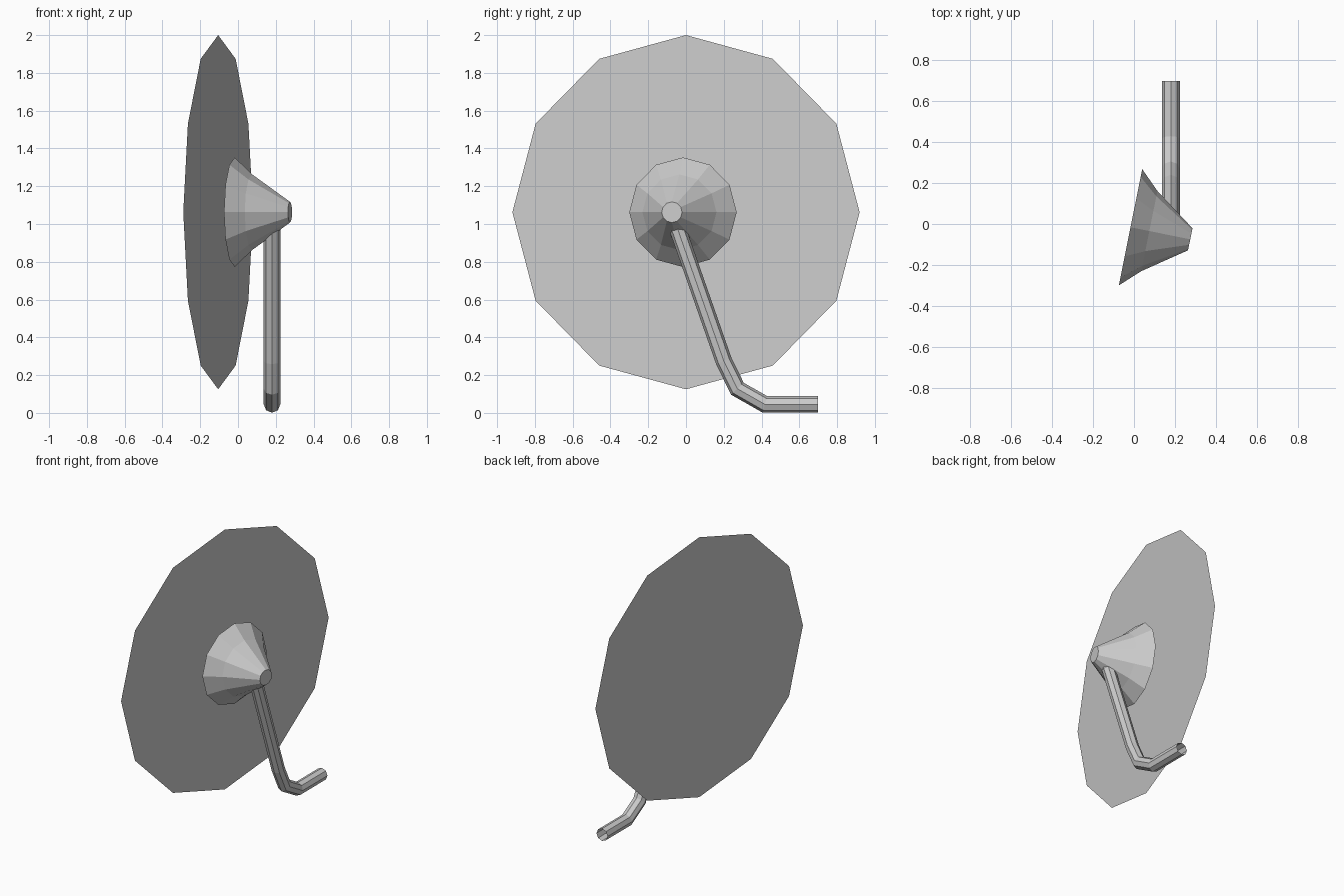
import bpy, bmesh
from math import sin, cos, pi, atan2
from mathutils import Vector

if "Cube" in bpy.data.objects:
    bpy.data.objects.remove(bpy.data.objects["Cube"])

TILT = atan2(0.185, 0.92)                       # dish turned slightly about z
AXIS = Vector((cos(TILT), -sin(TILT), 0))       # direction the housing points
SIDE = Vector((sin(TILT), cos(TILT), 0))
UP = Vector((0, 0, 1))


def ring(center, u, v, n):
    return [Vector(center) + u * cos(2 * pi * i / n) + v * sin(2 * pi * i / n)
            for i in range(n)]


def loft(name, rings, cap_end=False):
    """Join successive rings with flat quads; optionally close the last ring."""
    bm = bmesh.new()
    loops = [[bm.verts.new(p) for p in r] for r in rings]
    n = len(loops[0])
    for a, b in zip(loops, loops[1:]):
        for i in range(n):
            j = (i + 1) % n
            bm.faces.new((a[i], a[j], b[j], b[i]))
    if cap_end:
        bm.faces.new(loops[-1])
    if bm.faces:
        bmesh.ops.recalc_face_normals(bm, faces=bm.faces)
    mesh = bpy.data.meshes.new(name)
    bm.to_mesh(mesh)
    bm.free()
    obj = bpy.data.objects.new(name, mesh)
    bpy.context.collection.objects.link(obj)
    return obj


# Flat twelve-sided dish plate
R = 0.9375
loft("dish_plate", [ring((-0.105, 0, 1.0625), SIDE * R, UP * R, 12)], cap_end=True)

# Tapered housing behind the plate: (distance along axis, radius)
base = Vector((-0.017, -0.016, 1.0625))
profile = [(0, 0.29), (0.094, 0.2), (0.298, 0.055)]
loft("mount_cone",
     [ring(base + AXIS * d, SIDE * r, UP * r, 12) for d, r in profile],
     cap_end=True)

# Bent support pipe with mitred joints, open at the end
path = [Vector((0.18, y, z)) for y, z in
        [(0.70, 0.045), (0.418, 0.045), (0.272, 0.128), (0.20, 0.275), (-0.064, 1.03)]]
X = Vector((1, 0, 0))
r = 0.044
rings = []
for i, p in enumerate(path):
    d_in = (p - path[max(i - 1, 0)]).normalized()
    d_out = (path[min(i + 1, len(path) - 1)] - p).normalized()
    tangent = (d_in + d_out).normalized()
    across = tangent.cross(X)
    stretch = 1 / tangent.dot(d_out if d_out.length else d_in)
    rings.append(ring(p, X * r, across * r * stretch, 8))
loft("support_pipe", rings)
